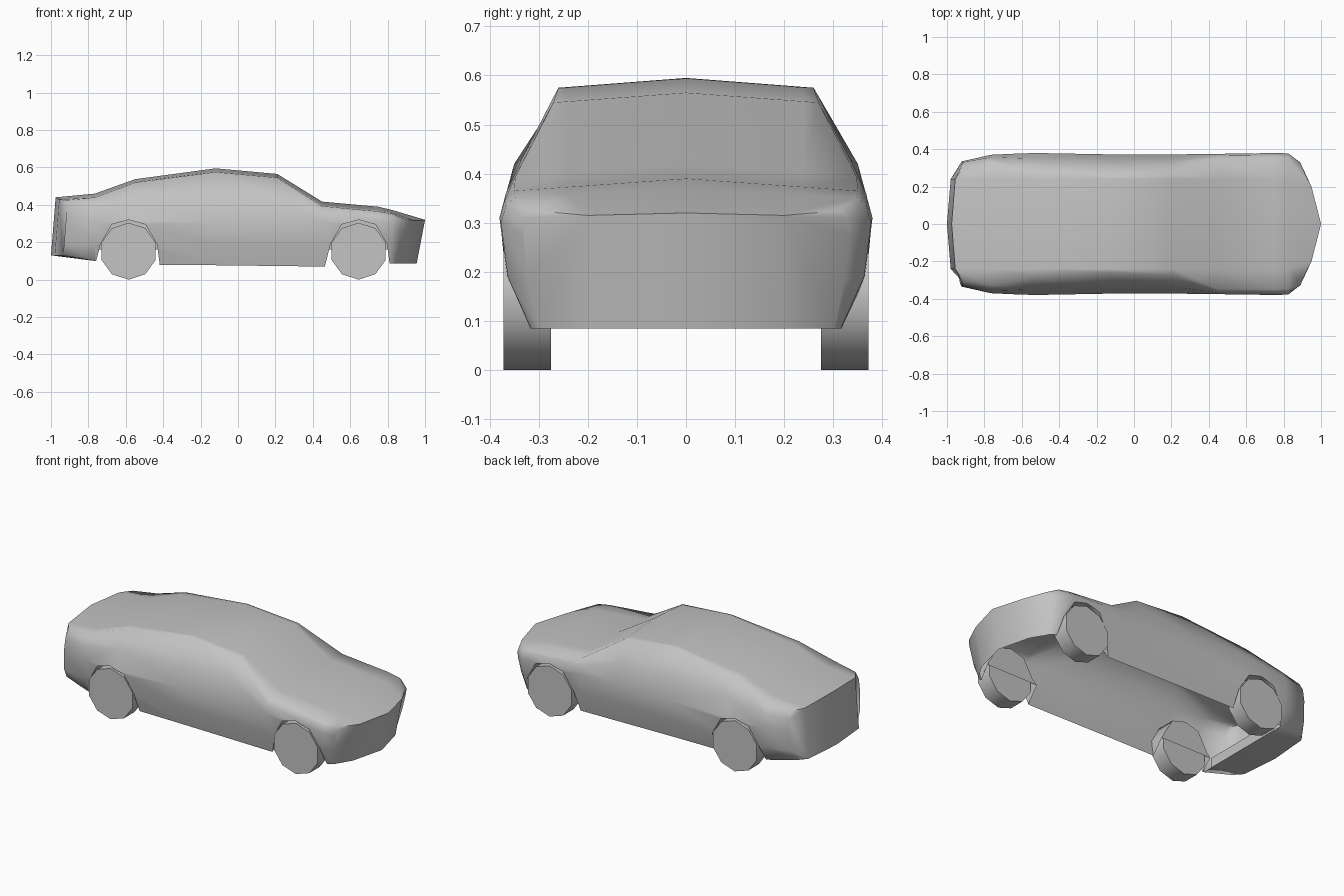
import bpy, bmesh, math

if "Cube" in bpy.data.objects:
    bpy.data.objects.remove(bpy.data.objects["Cube"], do_unlink=True)

grey = bpy.data.materials.new("light_grey")
grey.use_nodes = True
colour = (0.55, 0.55, 0.55, 1)
grey.diffuse_color = colour
grey.node_tree.nodes["Principled BSDF"].inputs["Base Color"].default_value = colour


def make_object(name, bm):
    bmesh.ops.recalc_face_normals(bm, faces=bm.faces)
    mesh = bpy.data.meshes.new(name)
    bm.to_mesh(mesh)
    bm.free()
    mesh.materials.append(grey)
    obj = bpy.data.objects.new(name, mesh)
    bpy.context.collection.objects.link(obj)
    return obj


def activate(obj):
    bpy.ops.object.select_all(action='DESELECT')
    obj.select_set(True)
    bpy.context.view_layer.objects.active = obj


def prism(name, outline, y0, y1):
    """Extrude an x/z outline along y."""
    bm = bmesh.new()
    a = [bm.verts.new((x, y0, z)) for x, z in outline]
    b = [bm.verts.new((x, y1, z)) for x, z in outline]
    bm.faces.new(a)
    bm.faces.new(b)
    for i in range(len(a)):
        j = (i + 1) % len(a)
        bm.faces.new((a[i], a[j], b[j], b[i]))
    return make_object(name, bm)


# Body sections: x, floor z, floor y, low side y, belt y,
# shoulder y/z, roof edge y/z, centre top z
BUMPER_X = -.765
SECTIONS = [
    (-1.00, .13, .29, .32, .335, .33, .38, .305, .425, .44),
    (BUMPER_X, .10, .325, .36, .37, .357, .387, .327, .439, .46),
    (-.55, .08, .335, .37, .38, .35, .42, .285, .52, .537),
    (-.12, .077, .335, .36, .372, .332, .43, .26, .575, .595),
    (.21, .073, .335, .36, .372, .335, .43, .27, .545, .565),
    (.45, .07, .335, .36, .375, .367, .36, .348, .393, .417),
    (.75, .085, .325, .365, .38, .37, .345, .35, .365, .39),
    (.825, .085, .315, .363, .377, .367, .335, .348, .352, .372),
    (1.00, .085, .30, .325, .333, .33, .31, .315, .325, .32),
]


def section_points(s, end):
    """Full ring, floor centre round the +y side to the top and back."""
    x, zb, yb, yl, yw, ys, zs, yr, zr, zt = s
    zw = min(.31, zs - .035)
    mid = .2 if end > 0 else .24
    zm = .315 if end > 0 else zt + (zr - zt) * mid / yr
    half = [(0, zb), (mid, zb), (yb, zb), (yl, .19), (yw, zw),
            (ys, zs), (yr, zr), (mid, zm), (0, zt)]
    ring = []
    for i, (y, z) in enumerate(half):
        px = x
        if end:
            # Round the bumpers in plan and lean them in profile
            bow = 0 if y == 0 else (1 if y == mid else 2)
            inset = (0, .05, .11)[bow] if end > 0 else (0, .02, .065)[bow]
            lean = .045 * (.32 - z) / .235 if end > 0 else .025 * (z - .13) / .31
            px = x - end * (inset + max(0, lean))
        ring.append((px, y, z))
    return ring + [(px, -y, z) for px, y, z in ring[-2:0:-1]]


# Car body shell
bm = bmesh.new()
last = len(SECTIONS) - 1
rings = []
for k, s in enumerate(SECTIONS):
    end = -1 if k == 0 else (1 if k == last else 0)
    rings.append([bm.verts.new(p) for p in section_points(s, end)])
for r0, r1 in zip(rings, rings[1:]):
    n = len(r0)
    for i in range(n):
        j = (i + 1) % n
        bm.faces.new((r0[i], r0[j], r1[j], r1[i]))
for r in (rings[0], rings[-1]):
    # Bumper faces: strips joining the floor edge to the deck edge
    top = len(r) // 2
    for side in (1, -1):
        bm.faces.new([r[0], r[side], r[side * (top - 1)], r[top]])
        bm.faces.new([r[side * i] for i in range(1, top)])
body = make_object("body", bm)

# Wheel wells cut into each side, closed by an inner plate
WELL_Y = .265
WELL_Z = .16
ARCH = [(-.225, -.1), (-.15, .19), (-.09, .295), (0, .32),
        (.09, .295), (.152, .19), (.19, -.1)]
AXLES = {"rear": -.585, "front": .645}
for name, cx in AXLES.items():
    for side in (1, -1):
        cutter = prism("arch_cutter", [(cx + x, z) for x, z in ARCH],
                       side * WELL_Y, side * .6)
        mod = body.modifiers.new(name + "_arch", 'BOOLEAN')
        mod.operation = 'DIFFERENCE'
        mod.solver = 'EXACT'
        mod.object = cutter
        activate(body)
        bpy.ops.object.modifier_apply(modifier=mod.name)
        bpy.data.objects.remove(cutter, do_unlink=True)

# Open underside, keeping the floor of the rear bumper
bm = bmesh.new()
bm.from_mesh(body.data)
bm.normal_update()
floor = [f for f in bm.faces if f.normal.z < -.8
         and f.calc_center_median().z < .13
         and f.calc_center_median().x > BUMPER_X]
bmesh.ops.delete(bm, geom=floor, context='FACES')
for v in bm.verts:
    if abs(abs(v.co.y) - WELL_Y) < .003 and v.co.z < .13:
        v.co.z = WELL_Z
# Lip behind the rear bumper floor
lip = [(BUMPER_X, y, z) for y, z in ((-WELL_Y, .1), (WELL_Y, .1),
                                     (WELL_Y, WELL_Z), (-WELL_Y, WELL_Z))]
bm.faces.new([bm.verts.new(p) for p in lip])
bm.to_mesh(body.data)
bm.free()
activate(body)
bpy.ops.object.shade_smooth_by_angle(angle=math.radians(75))

# Ten-sided wheels
R = .152
for name, cx in AXLES.items():
    outline = [(cx + R * math.sin(math.tau * i / 10), R + R * math.cos(math.tau * i / 10))
               for i in range(10)]
    for side, label in ((1, "left"), (-1, "right")):
        wheel = prism(f"{name}_wheel_{label}", outline, side * .275, side * .372)
        activate(wheel)
        bpy.ops.object.shade_smooth_by_angle(angle=math.radians(40))
